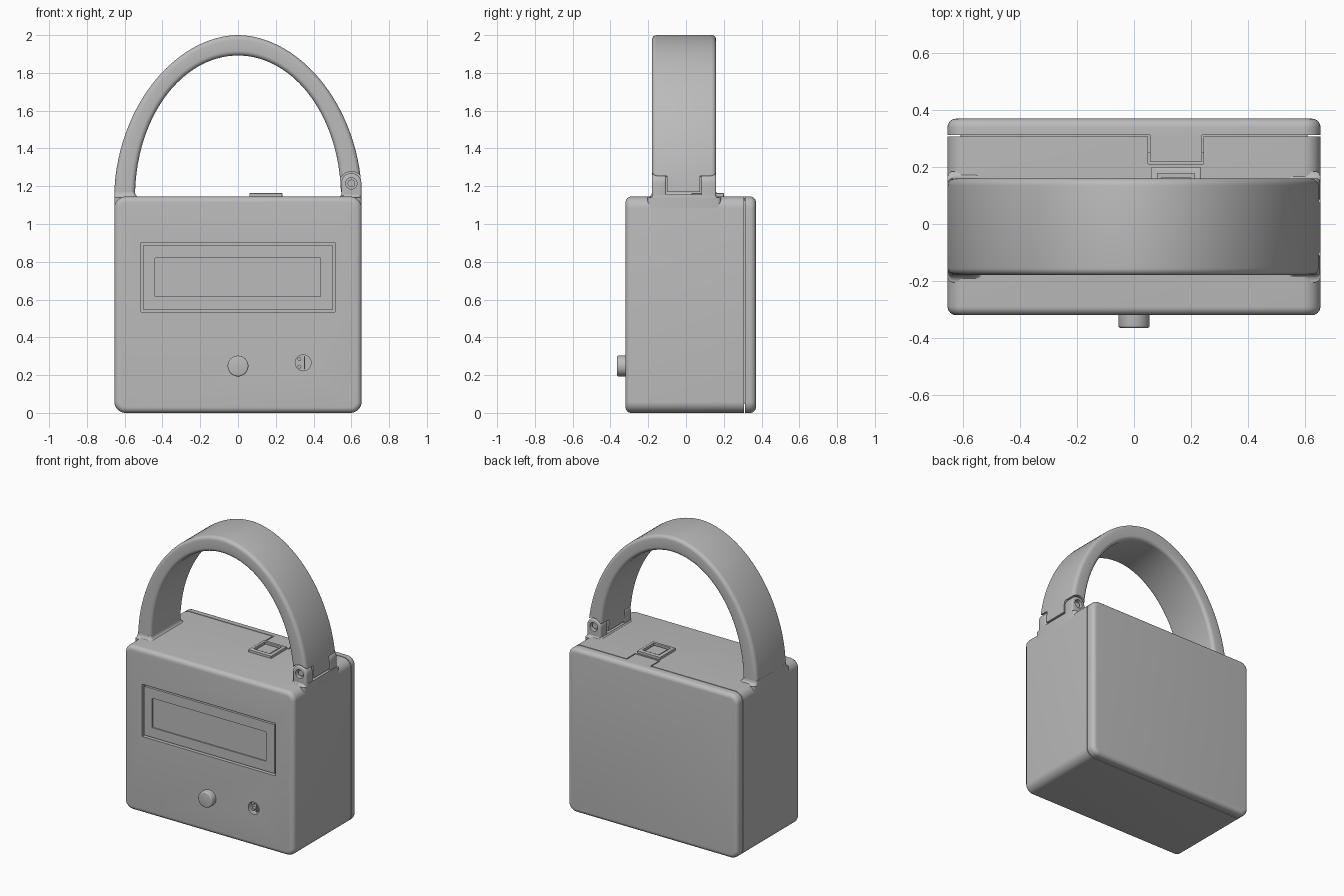
import bpy, bmesh
from math import sin, cos, pi, radians

old = bpy.data.objects.get("Cube")
if old:
    bpy.data.objects.remove(old, do_unlink=True)

grey = bpy.data.materials.new("light_grey_plastic")
grey.use_nodes = True
grey.diffuse_color = (0.5, 0.5, 0.5, 1)
grey.node_tree.nodes["Principled BSDF"].inputs["Base Color"].default_value = (0.5, 0.5, 0.5, 1)


def rounded_rect(u0, u1, v0, v1, r, seg):
    """Outline of a rectangle with rounded corners."""
    pts = []
    corners = ((u1 - r, v1 - r), (u0 + r, v1 - r), (u0 + r, v0 + r), (u1 - r, v0 + r))
    for k, (cu, cv) in enumerate(corners):
        for j in range(seg + 1):
            a = (k + j / seg) * pi / 2
            pts.append((cu + r * cos(a), cv + r * sin(a)))
    return pts


def skin(name, rings):
    """Closed solid through a list of matching rings."""
    bm = bmesh.new()
    loops = [[bm.verts.new(p) for p in ring] for ring in rings]
    n = len(loops[0])
    for a, b in zip(loops, loops[1:]):
        for i in range(n):
            j = (i + 1) % n
            bm.faces.new((a[i], a[j], b[j], b[i]))
    bm.faces.new(loops[0])
    bm.faces.new(loops[-1])
    bmesh.ops.remove_doubles(bm, verts=bm.verts, dist=1e-5)
    bmesh.ops.recalc_face_normals(bm, faces=bm.faces)
    mesh = bpy.data.meshes.new(name)
    bm.to_mesh(mesh)
    bm.free()
    mesh.materials.append(grey)
    ob = bpy.data.objects.new(name, mesh)
    bpy.context.collection.objects.link(ob)
    return ob


def block(name, rect, steps, axis="Y", r=0.002, seg=1):
    """Rounded rectangle lofted along an axis; steps are (position, inset)."""
    u0, u1, v0, v1 = rect
    rings = []
    for p, d in steps:
        flat = rounded_rect(u0 + d, u1 - d, v0 + d, v1 - d, max(r - d, 0.001), seg)
        rings.append([(u, p, v) if axis == "Y" else (u, v, p) for u, v in flat])
    return skin(name, rings)


def disc(name, x, z, radius, steps):
    rect = (x - radius, x + radius, z - radius, z + radius)
    return block(name, rect, steps, r=radius, seg=8)


def round_edge(p, size, direction, n=6):
    """Steps for a rounded rim starting at p and moving along direction."""
    return [(p + direction * size * (1 - cos(i / n * pi / 2)),
             size * (1 - sin(i / n * pi / 2))) for i in range(n + 1)]


def cut(ob, *cutters):
    for c in cutters:
        m = ob.modifiers.new("cut", "BOOLEAN")
        m.operation, m.solver, m.object = "DIFFERENCE", "EXACT", c
    bpy.context.view_layer.update()
    dg = bpy.context.evaluated_depsgraph_get()
    mesh = bpy.data.meshes.new_from_object(ob.evaluated_get(dg))
    ob.modifiers.clear()
    ob.data = mesh
    for c in cutters:
        bpy.data.objects.remove(c, do_unlink=True)


# Case: front shell, back lid, and the hidden core between them
SIDE, TOP = 0.655, 1.145
outline = (-SIDE, SIDE, 0, TOP)
case = block("case", outline, round_edge(-0.32, 0.03, 1) + [(0.307, 0)], r=0.06, seg=8)
lid = block("back_lid", outline, round_edge(0.37, 0.03, -1) + [(0.313, 0)], r=0.06, seg=8)
block("inner_core", (-0.61, 0.61, 0.05, 1.138), [(0.25, 0), (0.34, 0)])

# Recesses in the case: display, sensor and lid tongue
cut(case,
    block("display_cutter", (-0.515, 0.515, 0.535, 0.9), [(-0.4, 0), (-0.295, 0)]),
    disc("sensor_cutter", 0.345, 0.265, 0.042, [(-0.4, 0), (-0.28, 0)]),
    block("tongue_cutter", (0.05, 0.245, 0.21, 0.4), [(1.11, 0), (1.3, 0)], "Z"))
block("lid_tongue", (0.057, 0.238, 0.217, 0.33), [(1.1, 0), (TOP, 0)], "Z")

# Display panel with a sunken window
panel = block("display_panel", (-0.503, 0.503, 0.547, 0.888), [(-0.316, 0), (-0.28, 0)])
cut(panel, block("window_cutter", (-0.44, 0.437, 0.615, 0.82), [(-0.4, 0), (-0.308, 0)]))

# Push button and sensor
disc("push_button", 0, 0.248, 0.055, round_edge(-0.365, 0.008, 1, 3) + [(-0.3, 0)])
block("sensor_divider", (0.35, 0.356, 0.23, 0.3), [(-0.3, 0), (-0.27, 0)])
for i, z in enumerate((0.245, 0.285)):
    disc(f"sensor_pin_{i + 1}", 0.325, z, 0.01, [(-0.3, 0), (-0.27, 0)])

# Rocker switch on top
switch = block("switch_frame", (0.06, 0.235, 0.03, 0.2), [(1.12, 0), (1.162, 0), (1.165, 0.004)], "Z")
cut(switch, block("switch_cutter", (0.082, 0.213, 0.052, 0.178), [(1.148, 0), (1.2, 0)], "Z"))
block("switch_rocker", (0.095, 0.2, 0.065, 0.165), [(1.13, 0), (1.158, 0)], "Z")

# Arched handle: rounded section swept between an outer and an inner arch
FRONT, BACK, STEPS = -0.18, 0.16, 64
rings = []
for i in range(STEPS + 1):
    a = pi * i / STEPS
    s, c = max(sin(a), 0), cos(a)
    ox = SIDE * abs(c) ** 1.05 * (1 if c > 0 else -1)
    oz = TOP + 0.855 * s ** 1.05
    ix, iz = 0.545 * c, TOP + 0.747 * s
    section = rounded_rect(0, 1, 0, 1, 0, 1)
    w = ((ox - ix) ** 2 + (oz - iz) ** 2) ** 0.5
    section = rounded_rect(0, w, FRONT, BACK, 0.025, 5)
    rings.append([(ix + (ox - ix) * u / w, y, iz + (oz - iz) * u / w) for u, y in section])
handle = skin("handle", rings)

# Hinge notches leave a middle tongue on the handle
HX, HZ = 0.6, 1.215
LUGS = ((FRONT, -0.105), (0.08, BACK))
cutters = [block("tongue_end_cutter", (0.5, 0.7, -0.3, 0.3), [(1.1, 0), (1.17, 0)], "Z")]
for y0, y1 in ((-0.3, -0.1), (0.075, 0.3)):
    cutters.append(block("notch_cutter", (0.5, 0.7, y0, y1), [(1.1, 0), (1.25, 0)], "Z"))
    cutters.append(disc("lug_cutter", HX, HZ, 0.063, [(y0, 0), (y1, 0)]))
cut(handle, *cutters)

# Hinge lugs with screws
for side, (y0, y1) in zip(("front", "back"), LUGS):
    lug = block(f"{side}_hinge_lug", (HX - 0.053, HX + 0.053, 1.09, 1.268),
                round_edge(y0, 0.01, 1, 3) + round_edge(y1, 0.01, -1, 3)[::-1], r=0.05, seg=8)
    outer, d = (y0, 1) if side == "front" else (y1, -1)
    cut(lug, disc("screw_cutter", HX, HZ, 0.03, [(outer - d * 0.05, 0), (outer + d * 0.03, 0)]))
    disc(f"{side}_hinge_screw", HX, HZ, 0.02, [(outer + d * 0.015, 0), (outer + d * 0.04, 0)])

# Flared feet blending the handle into the case
for name, x0, x1 in (("left", 0.52, SIDE), ("right", -SIDE, -0.52)):
    rings = []
    for i in range(7):
        t = i / 6 * pi / 2
        d = 0.025 * sin(t)
        z = TOP - 0.005 + 0.03 * (1 - cos(t))
        if name == "left":
            z = TOP - 0.005 + 0.015 * (1 - cos(t))
        xs = (x0 + d, x1) if x0 > 0 else (x0, x1 - d)
        rings.append([(u, v, z) for u, v in
                      rounded_rect(*xs, FRONT - 0.025 + d, BACK + 0.025 - d, 0.02, 4)])
    base = [(x, y, 1.085) for x, y, z in rings[0]]
    skin(f"{name}_handle_foot", [base] + rings)

# Smooth rounded faces while keeping hard edges
bpy.ops.object.select_all(action="DESELECT")
for ob in bpy.context.collection.objects:
    if ob.type == "MESH" and ob.data.materials and ob.data.materials[0] == grey:
        ob.select_set(True)
        bpy.context.view_layer.objects.active = ob
bpy.ops.object.shade_smooth_by_angle(angle=radians(35))
